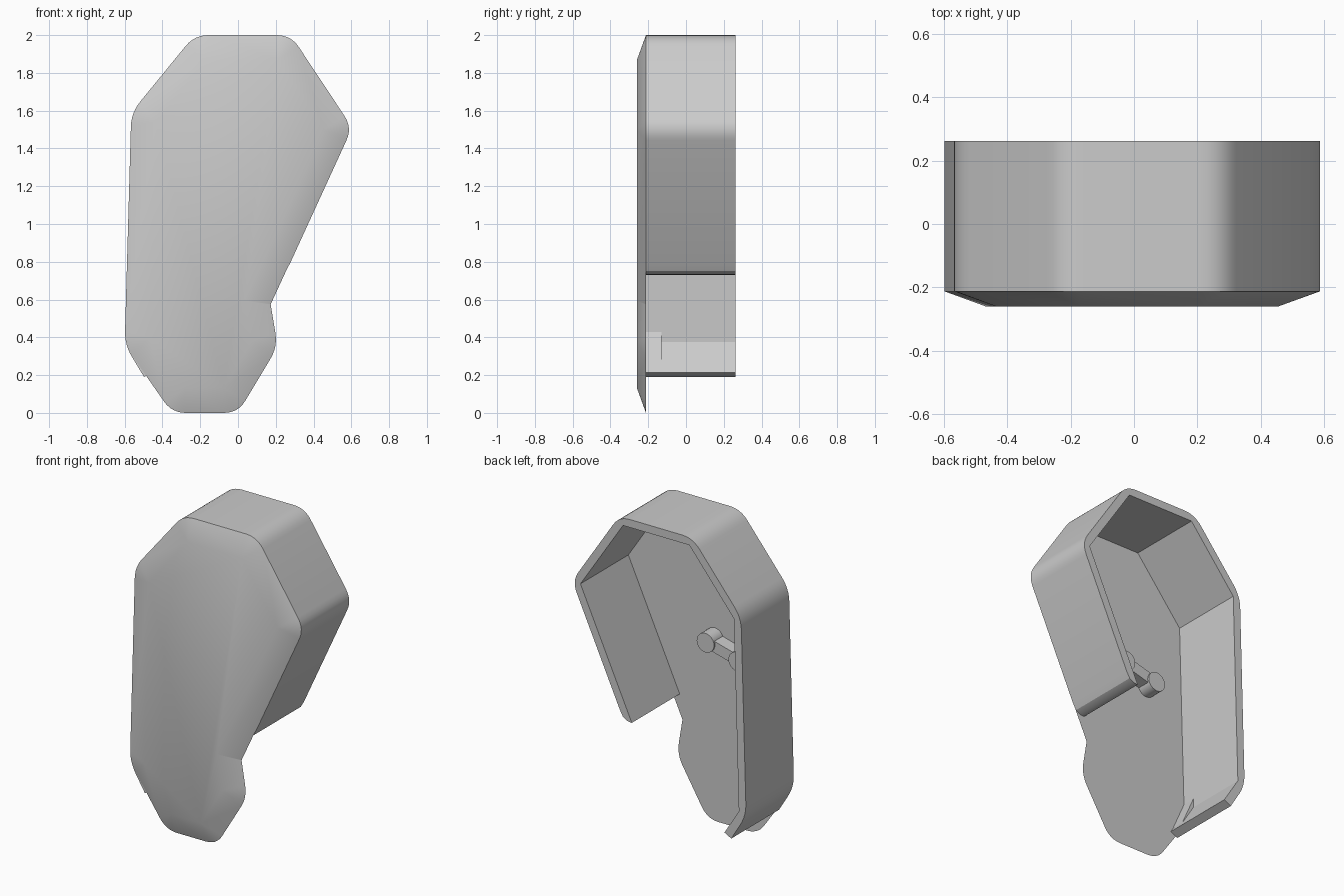
import bpy, bmesh, math
from mathutils import Vector

cube = bpy.data.objects.get("Cube")
if cube:
    bpy.data.objects.remove(cube)

grey = bpy.data.materials.new("plain_grey")
grey.use_nodes = True
COLOUR = (0.6, 0.6, 0.6, 1)
grey.diffuse_color = COLOUR
grey.node_tree.nodes["Principled BSDF"].inputs["Base Color"].default_value = COLOUR

FRONT, SEAM, BACK = -0.26, -0.212, 0.262


def finish(name, bm, angle=30):
    bmesh.ops.remove_doubles(bm, verts=bm.verts, dist=0.0005)
    bmesh.ops.recalc_face_normals(bm, faces=bm.faces)
    mesh = bpy.data.meshes.new(name)
    bm.to_mesh(mesh)
    bm.free()
    mesh.materials.append(grey)
    obj = bpy.data.objects.new(name, mesh)
    bpy.context.collection.objects.link(obj)
    bpy.ops.object.select_all(action='DESELECT')
    obj.select_set(True)
    bpy.context.view_layer.objects.active = obj
    bpy.ops.object.shade_smooth_by_angle(angle=math.radians(angle))
    return obj


def inset(points, d):
    """Offset a clockwise closed outline inwards with mitred corners."""
    result = []
    for i, p in enumerate(points):
        a = (p - points[i - 1]).normalized()
        b = (points[(i + 1) % len(points)] - p).normalized()
        na, nb = Vector((a.y, -a.x)), Vector((b.y, -b.x))
        result.append(p + (na + nb) * d / (1 + na.dot(nb)))
    return result


def round_corner(prev, p, nxt, r, steps=6):
    """Points of a smooth curve replacing one corner."""
    a = p + (prev - p).normalized() * r
    b = p + (nxt - p).normalized() * r
    ts = [k / steps for k in range(steps + 1)]
    return [a * (1 - t) ** 2 + p * 2 * t * (1 - t) + b * t ** 2 for t in ts]


def prism(name, points, y0, y1, angle=30):
    """Extrude an x-z outline along y."""
    bm = bmesh.new()
    face = bm.faces.new([bm.verts.new((p[0], y0, p[1])) for p in points])
    ext = bmesh.ops.extrude_face_region(bm, geom=[face])["geom"]
    bmesh.ops.translate(bm, vec=(0, y1 - y0, 0),
                        verts=[v for v in ext if isinstance(v, bmesh.types.BMVert)])
    return finish(name, bm, angle)


# Front plate: rounded rim sloping up to a sharp-cornered flat face
outline = [Vector(p) for p in (
    (-0.6, 0.36), (-0.565, 1.59), (-0.23, 2), (0.28, 2), (0.605, 1.51),
    (0.173, 0.575), (0.21, 0.35), (0, 0), (-0.35, 0))]
count = len(outline)
flat = inset(outline, 0.132)
bm = bmesh.new()
rim, lip = [], []
for i, p in enumerate(outline):
    radius = 0.002 if i == 5 else 0.075
    for q in round_corner(outline[i - 1], p, outline[(i + 1) % count], radius):
        rim.append(bm.verts.new((q.x, SEAM, q.y)))
        lip.append(bm.verts.new((flat[i].x, FRONT, flat[i].y)))
for i in range(len(rim)):
    bm.faces.new((rim[i - 1], rim[i], lip[i], lip[i - 1]))
bm.faces.new(rim)
bm.faces.new(lip)
finish("front_plate", bm, 30)

# Side wall: open band with rounded outer corners and sharp inner ones
inner = inset(outline, 0.05)
tip = Vector((0.275, 0.79))
left_end = Vector((-0.497, 0.19))
path = [tip] + [outline[i] for i in (4, 3, 2, 1, 0)] + [left_end]
band = [Vector((0.192, 0.73)), Vector((0.222, 0.733)), Vector((0.252, 0.75)), tip]
for i in range(1, len(path) - 1):
    band += round_corner(path[i - 1], path[i], path[i + 1], 0.075)
band += [left_end, Vector((-0.45, 0.215))]
band += [inner[i] for i in range(5)]
prism("side_wall", band, SEAM, BACK)

# Small gusset inside the lower corner of the wall
prism("corner_gusset", [(-0.56, 0.455), (-0.56, 0.35), (-0.47, 0.25)], SEAM, -0.13)

# Two short pegs joined by a slim bar on the inside of the plate
ends = [Vector((-0.05, 1.15)), Vector((-0.27, 1.09))]
for side, c in zip(("left", "right"), ends):
    ring = [(c.x + 0.06 * math.cos(math.tau * k / 24), c.y + 0.06 * math.sin(math.tau * k / 24))
            for k in range(24)]
    prism(side + "_peg", ring, SEAM, -0.12)
along = (ends[1] - ends[0]).normalized() * 0.035
across = Vector((-along.y, along.x))
prism("peg_bar", [ends[0] + across, ends[1] + across, ends[1] - across, ends[0] - across],
      SEAM, -0.13)
